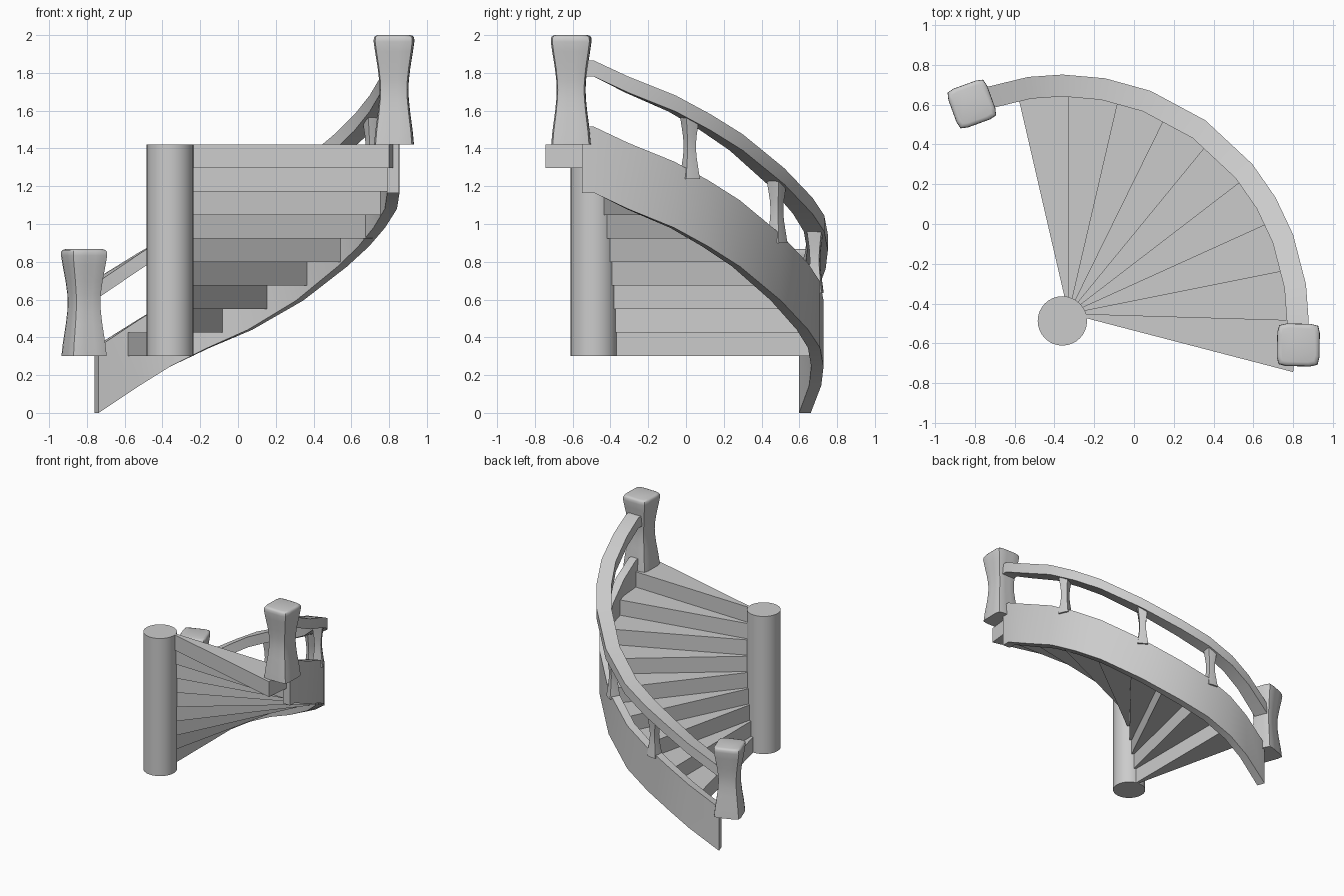
import bpy, bmesh
from math import radians, sin, cos, tau

if "Cube" in bpy.data.objects:
    bpy.data.objects.remove(bpy.data.objects["Cube"])

CX, CY = -0.36, -0.487          # centre of the spiral
STEPS, Z0, Z1 = 9, 0.30, 1.42
RISE = (Z1 - Z0) / STEPS

# underside of the stringer: (angle, height)
PATH = [(109.2, 0), (98, .145), (90, .245), (80, .345), (69, .44), (54.5, .595),
        (39.5, .775), (30, .88), (20.5, .98), (8.5, 1.08), (0, 1.165), (-3, 1.165)]


def polar(a, r):
    return CX + r * cos(radians(a)), CY + r * sin(radians(a))


def base_z(a):
    for (a0, z0), (a1, z1) in zip(PATH, PATH[1:]):
        if a1 <= a <= a0:
            return z0 + (z1 - z0) * (a0 - a) / (a0 - a1)


def loft(name, rings, smooth=30):
    """Skin a list of closed rings and cap both ends."""
    bm = bmesh.new()
    rows = [[bm.verts.new(p) for p in ring] for ring in rings]
    n = len(rows[0])
    for r0, r1 in zip(rows, rows[1:]):
        for i in range(n):
            bm.faces.new((r0[i], r0[(i + 1) % n], r1[(i + 1) % n], r1[i]))
    bm.faces.new(rows[0][::-1])
    bm.faces.new(rows[-1])
    bmesh.ops.recalc_face_normals(bm, faces=bm.faces)
    me = bpy.data.meshes.new(name)
    bm.to_mesh(me)
    bm.free()
    ob = bpy.data.objects.new(name, me)
    bpy.context.collection.objects.link(ob)
    if smooth:
        bpy.context.view_layer.objects.active = ob
        bpy.ops.object.select_all(action='DESELECT')
        ob.select_set(True)
        bpy.ops.object.shade_smooth_by_angle(angle=radians(smooth))
    return ob


def sweep(name, r_in, r_out, lo, hi):
    """Curved rectangular band following the stair."""
    rings = []
    for a, z in PATH:
        (xi, yi), (xo, yo) = polar(a, r_in), polar(a, r_out)
        rings.append([(xi, yi, z + lo), (xo, yo, z + lo), (xo, yo, z + hi), (xi, yi, z + hi)])
    return loft(name, rings)


def post(name, x, y, z0, z1, half, profile, turn, n=24, power=8):
    """Hourglass post with a soft square section; profile = (height, width) fractions."""
    rings = []
    for h, w in profile:
        ring = []
        for i in range(n):
            t = tau * i / n
            c, s = cos(t), sin(t)
            r = half * w / (abs(c) ** power + abs(s) ** power) ** (1 / power)
            u = t + radians(turn)
            ring.append((x + r * cos(u), y + r * sin(u), z0 + h * (z1 - z0)))
        rings.append(ring)
    return loft(name, rings, 40)


# central column
loft("column", [[(*polar(i * 360 / 32, 0.124), z) for i in range(32)] for z in (Z0, Z1)])

# wedge steps, meeting inside the column
A0, A1 = 101.2, -12.5
for i in range(STEPS):
    a = A0 + (A1 - A0) * i / STEPS
    b = A0 + (A1 - A0) * (i + 1) / STEPS
    tri = [(-0.33, -0.45), polar(a, 1.188), polar(b, 1.188)]
    z = Z0 + i * RISE
    loft(f"step_{i + 1}", [[(*p, zz) for p in tri] for zz in (z, z + RISE)], 0)

# outer stringer and handrail
sweep("stringer", 1.15, 1.215, 0, 0.35)
sweep("handrail", 1.128, 1.238, 0.615, 0.70)

# balusters
BALUSTER = [(0, 1), (.15, .85), (.35, .66), (.5, .6), (.65, .66), (.85, .85), (1, 1)]
for i, a in enumerate((25.4, 55, 82)):
    z = base_z(a)
    post(f"baluster_{i + 1}", *polar(a, 1.182), z + 0.31, z + 0.655, 0.044, BALUSTER, a, 8)

# newel posts
NEWEL = [(0, .98), (.12, .92), (.3, .79), (.42, .725), (.5, .71), (.58, .725), (.7, .80),
         (.85, .93), (.94, 1.0), (.975, .99), (.992, .93), (1, .8)]
post("lower_newel", -0.815, 0.603, 0.30, 0.867, 0.104, NEWEL, 20)
post("upper_newel", 0.826, -0.608, 1.42, 2.0, 0.107, NEWEL, -1)
